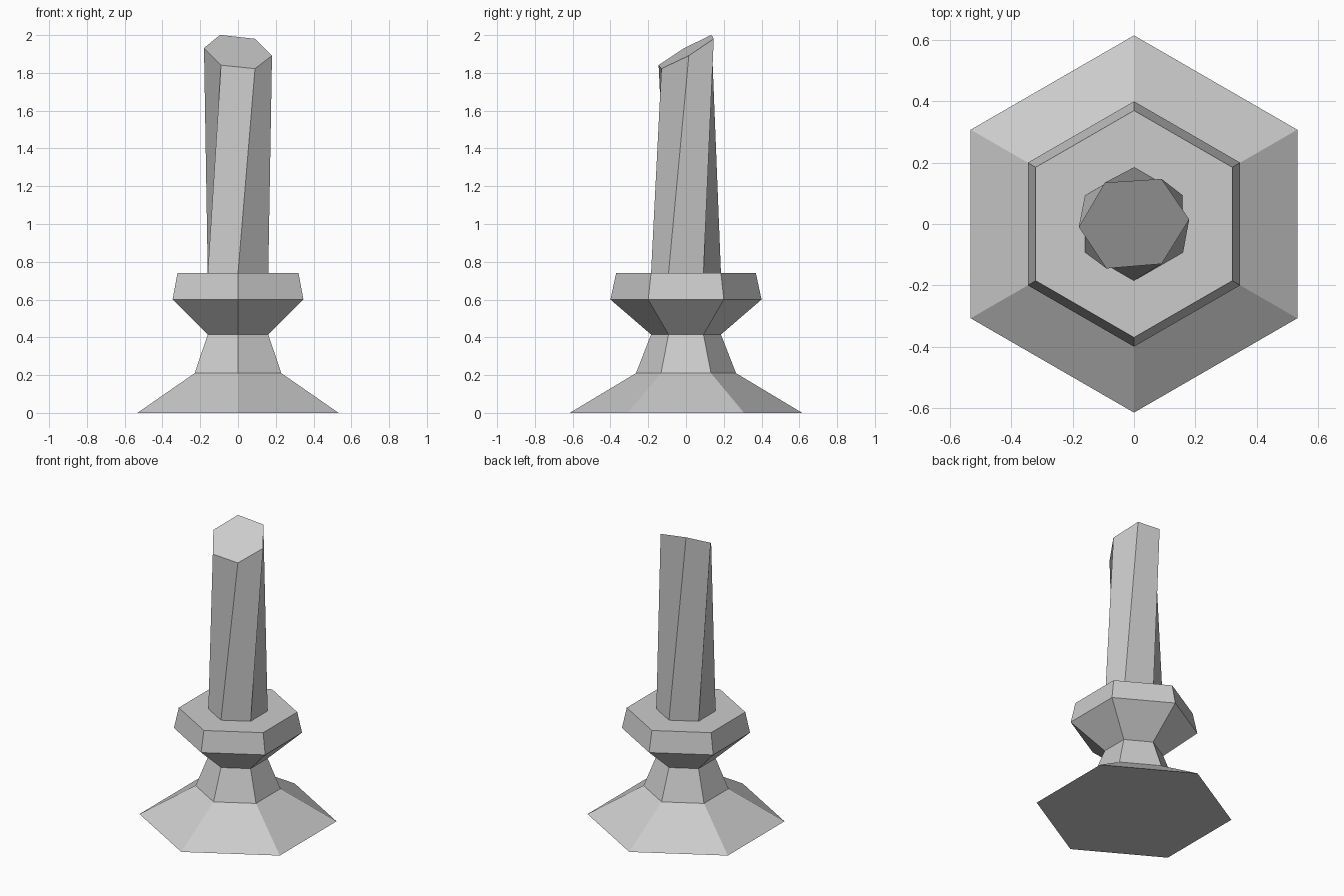
import bpy
from math import cos, sin, radians

if "Cube" in bpy.data.objects:
    bpy.data.objects.remove(bpy.data.objects["Cube"])

SIDES = 6


def hex_ring(radius, z, turn=30):
    angles = [radians(turn + 60 * i) for i in range(SIDES)]
    return [(radius * cos(a), radius * sin(a), z) for a in angles]


def loft(name, rings, cap_bottom=False, cap_top=False):
    verts = [v for ring in rings for v in ring]
    faces = []
    for k in range(len(rings) - 1):
        a, b = k * SIDES, (k + 1) * SIDES
        for i in range(SIDES):
            j = (i + 1) % SIDES
            faces.append((a + i, a + j, b + j, b + i))
    if cap_bottom:
        faces.append(tuple(reversed(range(SIDES))))
    if cap_top:
        faces.append(tuple(range(len(verts) - SIDES, len(verts))))
    mesh = bpy.data.meshes.new(name)
    mesh.from_pydata(verts, [], faces)
    obj = bpy.data.objects.new(name, mesh)
    bpy.context.collection.objects.link(obj)
    return obj


# Flared foot, neck and cup, ending where the shaft meets the cup top
profile = [(0.615, 0), (0.265, 0.21), (0.185, 0.415),
           (0.40, 0.60), (0.37, 0.74), (0.185, 0.74)]
loft("stand", [hex_ring(r, z) for r, z in profile], cap_bottom=True)

# Twisted shaft with a slanted top
# Slightly tilted, so the top is shifted a little by the slant
slanted = [(x, y, 1.91 - 0.15 * x + 0.57 * y)
           for x, y in [(0.09, 0.147), (-0.095, 0.135), (-0.18, -0.01),
                        (-0.09, -0.145), (0.09, -0.13), (0.18, 0.015)]]
loft("shaft", [hex_ring(0.185, 0.74), slanted], cap_top=True)
